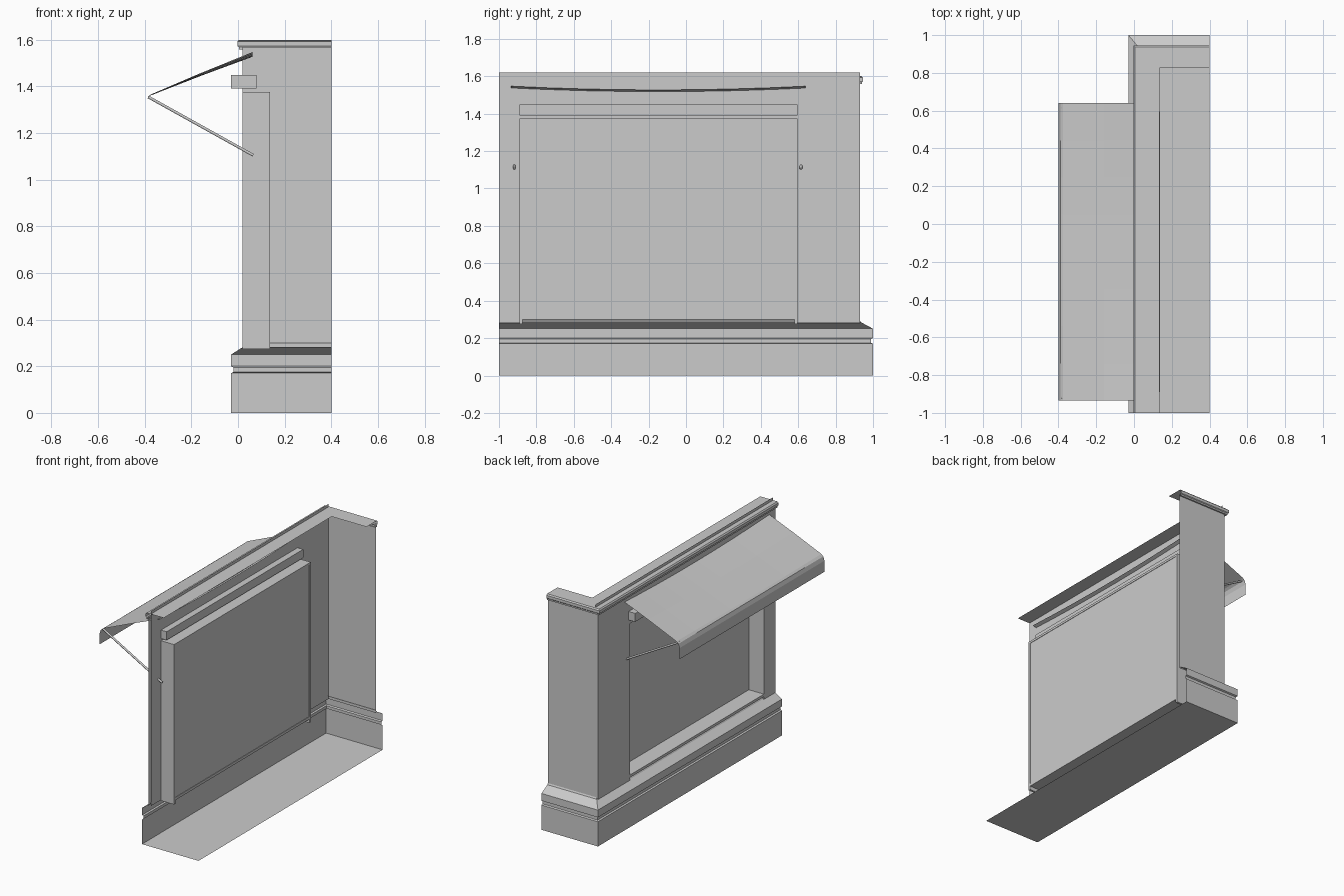
import bpy, bmesh
from mathutils import Vector

if "Cube" in bpy.data.objects:
    bpy.data.objects.remove(bpy.data.objects["Cube"])


def mesh_object(name, verts, faces):
    me = bpy.data.meshes.new(name)
    me.from_pydata(verts, [], faces)
    me.update()
    ob = bpy.data.objects.new(name, me)
    bpy.context.collection.objects.link(ob)
    return ob


def box(name, x, y, z):
    bm = bmesh.new()
    bmesh.ops.create_cube(bm, size=1)
    for v in bm.verts:
        v.co = Vector([r[0] if c < 0 else r[1] for c, r in zip(v.co, (x, y, z))])
    me = bpy.data.meshes.new(name)
    bm.to_mesh(me)
    bm.free()
    ob = bpy.data.objects.new(name, me)
    bpy.context.collection.objects.link(ob)
    return ob


def corner_sweep(name, profile):
    """Sweep an open (x, y, z) profile along the front and round the mitred corner."""
    verts, faces = [], []
    for x, y, z in profile:
        verts += [(x, -1, z), (x, y, z), (0.4, y, z)]
    for i in range(len(profile) - 1):
        a, b = 3 * i, 3 * i + 3
        for k in (0, 1):
            faces.append((a + k, b + k, b + k + 1, a + k + 1))
    return mesh_object(name, verts, faces)


def wall_with_opening(name, x, ys, zs):
    """Upright sheet with the middle bay left open below the lintel."""
    verts = [(x, y, z) for z in zs for y in ys]
    faces = [(0, 4, 5, 1), (2, 6, 7, 3), (4, 8, 9, 5), (5, 9, 10, 6), (6, 10, 11, 7)]
    return mesh_object(name, verts, faces)


Y0, Y1 = -0.89, 0.595     # window opening
Z0, Z1 = 0.28, 1.375

# Walls: outer skin, inner skin rising above the cornice, side return
ys = (-1, Y0, Y1, 0.93)
wall_with_opening("front_wall_outer", 0.02, ys, (Z0, Z1, 1.57))
wall_with_opening("front_wall_inner", 0.037, ys, (Z0, Z1, 1.62))
mesh_object("side_wall", [(0.02, 0.93, Z0), (0.4, 0.93, Z0), (0.4, 0.93, 1.57), (0.02, 0.93, 1.57)],
            [(0, 3, 2, 1)])

# Plinth and cornice, both open at the back
corner_sweep("plinth", [(-0.03, 1, 0), (-0.03, 1, 0.17), (-0.02, 0.99, 0.175), (-0.02, 0.99, 0.195),
                        (-0.03, 1, 0.2), (-0.03, 1, 0.25), (0.025, 0.935, 0.285), (0.037, 0.925, 0.305)])
corner_sweep("cornice", [(0.037, 0.925, 1.558), (0.005, 0.94, 1.558), (0.005, 0.94, 1.568),
                         (-0.003, 0.945, 1.573), (-0.003, 0.945, 1.592), (0.004, 0.938, 1.6),
                         (0.135, 0.825, 1.6)])
mesh_object("floor", [(-0.03, -1, 0), (0.4, -1, 0), (0.4, 1, 0), (-0.03, 1, 0)], [(0, 3, 2, 1)])

# Window recess frame and pane
t = 0.015
for side, y in (("left", (Y0, Y0 + t)), ("right", (Y1 - t, Y1))):
    box("window_jamb_" + side, (0.02, 0.137), y, (Z0 - 0.005, Z1))
box("window_head", (0.02, 0.137), (Y0 + t, Y1 - t), (Z1 - t, Z1))
box("window_sill", (0.02, 0.137), (Y0 + t, Y1 - t), (0.3, 0.318))
mesh_object("window_pane", [(0.134, Y0 + t, 0.31), (0.134, Y1 - t, 0.31),
                            (0.134, Y1 - t, Z1 - t), (0.134, Y0 + t, Z1 - t)], [(0, 3, 2, 1)])

# Shutter box over the window
box("shutter_box", (-0.03, 0.08), (Y0, Y1), (1.39, 1.448))

# Awning cloth, sagging towards the middle at the wall
section = [(0.062, 1.547), (-0.16, 1.457), (-0.375, 1.365), (-0.39, 1.352), (-0.399, 1.325), (-0.4, 1.25)]
sag = [0.02, 0.012, 0.004, 0, 0, 0]
n = 8
verts, faces = [], []
for j in range(n + 1):
    u = j / n
    bow = 4 * u * (1 - u)
    verts += [(x, -0.935 + 1.575 * u, z - s * bow) for (x, z), s in zip(section, sag)]
m = len(section)
for j in range(n):
    for i in range(m - 1):
        a = j * m + i
        faces.append((a, a + 1, a + m + 1, a + m))
mesh_object("awning_cloth", verts, faces)

# Awning arms
for side, y in (("left", -0.918), ("right", 0.615)):
    cu = bpy.data.curves.new("awning_arm_" + side, 'CURVE')
    cu.dimensions = '3D'
    sp = cu.splines.new('POLY')
    sp.points.add(1)
    sp.points[0].co = (-0.385, y, 1.355, 1)
    sp.points[1].co = (0.065, y, 1.105, 1)
    cu.bevel_depth = 0.007
    cu.bevel_resolution = 1
    cu.use_fill_caps = True
    bpy.context.collection.objects.link(bpy.data.objects.new("awning_arm_" + side, cu))
